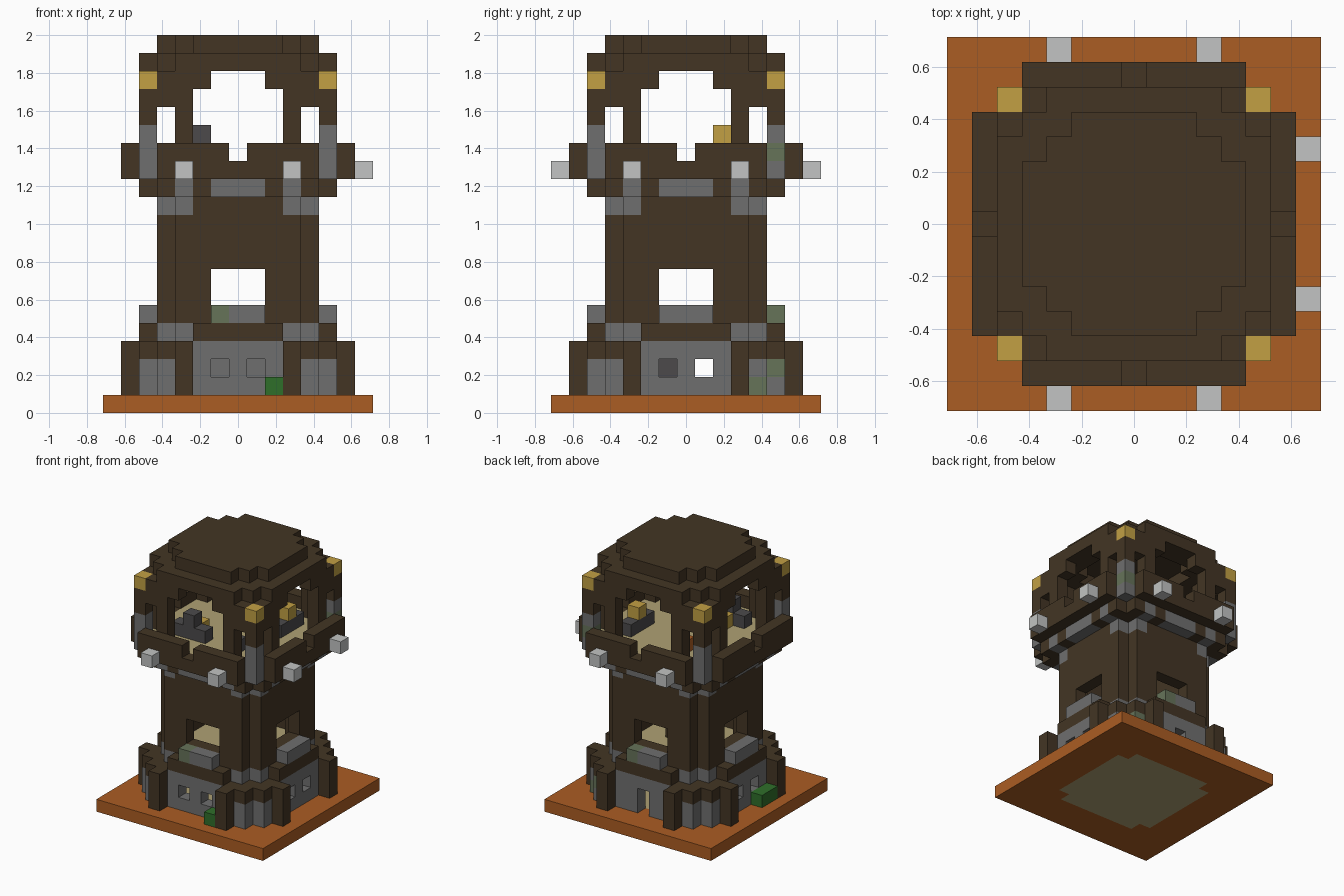
import bpy
import bmesh
from mathutils import Vector

cube = bpy.data.objects.get("Cube")
if cube:
    bpy.data.objects.remove(cube, do_unlink=True)

U = 2 / 21  # one block


def linear(c):
    c /= 255
    return c / 12.92 if c < 0.04045 else ((c + 0.055) / 1.055) ** 2.4


def material(name, hexa):
    rgb = [linear(v) for v in bytes.fromhex(hexa)] + [1]
    m = bpy.data.materials.new(name)
    m.use_nodes = True
    m.diffuse_color = rgb
    m.node_tree.nodes["Principled BSDF"].inputs["Base Color"].default_value = rgb
    return m


MATS = {n: material(n, h) for n, h in {
    "dark_wood": "433524", "stone": "6F6F6F", "terracotta": "AB5D23",
    "gold": "C2A044", "pale_lamp": "C2C4C3", "leaf_green": "2F6E2A",
    "mossy_stone": "667359", "dark_stone": "4C4A4B", "tan_plank": "AFA174"}.items()}

blocks = {}  # block position -> (part, colour)


def put(part, colour, xs, ys, zs, turns=1):
    """Fill a range of blocks, optionally repeated on the four sides."""
    span = lambda r: range(r[0], r[1] + 1) if isinstance(r, tuple) else [r]
    for x in span(xs):
        for y in span(ys):
            for z in span(zs):
                p, q = x, y
                for _ in range(turns):
                    blocks[p, q, z] = (part, colour)
                    p, q = -q, p


def cut(xs, ys, zs, turns=1):
    put("gap", None, xs, ys, zs, turns)


def octagon(part, colour, r, z, corner=2):
    """A stepped round slab."""
    for i in range(corner + 1):
        put(part, colour, (i - r, r - i), (-r + corner - i, r - corner + i), z)


# Ground slab with a planked floor set into it
put("ground_slab", "terracotta", (-7, 7), (-7, 7), 0)
octagon("ground_floor", "tan_plank", 4, 0, 1)

# Ground storey walls, stepped corners and outer posts
put("base_wall", "stone", (-2, 2), -5, (1, 3), 4)
for s in (-1, 1):
    put("base_post", "dark_wood", 3 * s, (-6, -5), (1, 3), 4)
    put("base_corner", "stone", 4 * s, -5, (1, 2), 4)
    put("base_corner", "dark_wood", 4 * s, -5, 3, 4)
    cut(s, -5, 2)
    cut(5, s, 2)
    cut(-5, s, 2)
put("base_corner", "dark_wood", 4, -4, (1, 3), 4)
cut(0, 5, (1, 2))
put("base_corner", "mossy_stone", 5, 4, 1)
put("base_corner", "mossy_stone", 4, 5, 2)
put("cupboard", "dark_stone", -2, -1, (1, 2))

# Ledge and window sills
put("base_ledge", "dark_wood", (-2, 2), -5, 4, 4)
put("window_sill", "stone", (-1, 1), -5, 5, 4)
put("window_sill", "mossy_stone", -1, -5, 5)
put("window_sill", "mossy_stone", 1, 5, 5)

# Tower shaft with notched corners and a window on every side
put("tower_wall", "dark_wood", (-3, 3), -4, (4, 12), 4)
put("tower_wall", "dark_wood", 3, -3, (4, 12), 4)
for z in (4, 11):
    for s in (-1, 1):
        put("tower_trim", "stone", 3 * s, -4, z, 4)
    put("tower_trim", "stone", 3, -3, z, 4)
cut((-1, 1), -4, (6, 7), 4)
put("middle_floor", "tan_plank", (-3, 3), (-2, 2), 4)
put("middle_floor", "tan_plank", (-2, 2), (-3, 3), 4)
put("chest", "tan_plank", (-2, -1), 2, 5)
put("table", "dark_wood", 1, 0, 5)

# Corbel ring under the deck
put("corbel_ring", "dark_wood", (-4, 4), -5, 12, 4)
put("corbel_ring", "dark_wood", 4, -4, 12, 4)
put("corbel_ring", "stone", (-1, 1), -5, 12, 4)
for s in (-1, 1):
    put("corbel_ring", "stone", 3 * s, -5, 12, 4)

# Deck, notched parapet and corner posts
octagon("deck_floor", "tan_plank", 5, 13, 1)
put("parapet", "dark_wood", (-4, 4), -6, (13, 14), 4)
cut(0, -6, 14, 4)
put("corner_post", "stone", 5, -5, (13, 15), 4)
put("corner_post", "mossy_stone", 5, 5, 14)
put("corner_post", "dark_wood", 5, -5, (16, 17), 4)
put("corner_cap", "gold", 5, -5, 18, 4)

# Lamps on three sides
for s in (-1, 1):
    put("lamp", "pale_lamp", 3 * s, -7, 13)
    put("lamp", "pale_lamp", 3 * s, 7, 13)
    put("lamp", "pale_lamp", 7, 3 * s, 13)

# Furniture on the deck
put("deck_bench", "dark_stone", (-3, -1), -3, 14)
put("deck_bench", "dark_stone", -2, -3, 15)
put("deck_stool", "dark_stone", 2, -3, 14)
put("deck_table", "dark_stone", 3, (1, 3), 14)
put("deck_bell", "gold", 3, 2, 15)
put("deck_bell", "gold", -2, -2, 14)
put("deck_pot", "terracotta", -2, 3, 14)

# Roof posts, arches and stepped roof
for s in (-1, 1):
    put("roof_post", "dark_wood", 3 * s, -5, (14, 17), 4)
    put("roof_arch", "dark_wood", 4 * s, -5, (17, 18), 4)
    for i in (2, 3):
        put("roof_arch", "dark_wood", i * s, -5, 18, 4)
octagon("roof_eaves", "dark_wood", 5, 19)
octagon("gap", None, 3, 19, 1)
octagon("roof_top", "dark_wood", 4, 20)

# Bushes against the walls
put("bush", "leaf_green", 2, -6, 1)
put("bush", "leaf_green", -6, (-2, -1), 1)

solid = {p: v for p, v in blocks.items() if v[1]}
SIDES = [Vector(d) for d in ((1, 0, 0), (0, 1, 0), (0, 0, 1),
                             (-1, 0, 0), (0, -1, 0), (0, 0, -1))]


def build(part):
    """Skin the exposed sides of one part's blocks."""
    cells = {p: c for p, (n, c) in solid.items() if n == part}
    colours = sorted(set(cells.values()))
    bm = bmesh.new()
    for p, colour in cells.items():
        for n in SIDES:
            if tuple(int(v) for v in Vector(p) + n) in solid:
                continue
            a = Vector((n.y, n.z, n.x))
            b = n.cross(a)
            mid = Vector(p) + Vector((0, 0, 0.5)) + n / 2
            quad = [mid + (a * i + b * j) / 2
                    for i, j in ((-1, -1), (1, -1), (1, 1), (-1, 1))]
            face = bm.faces.new([bm.verts.new(v * U) for v in quad])
            face.material_index = colours.index(colour)
    bmesh.ops.remove_doubles(bm, verts=bm.verts, dist=U / 100)
    bmesh.ops.dissolve_limit(bm, angle_limit=0.01, verts=bm.verts,
                             edges=bm.edges, delimit={'MATERIAL'})
    mesh = bpy.data.meshes.new(part)
    bm.to_mesh(mesh)
    bm.free()
    for c in colours:
        mesh.materials.append(MATS[c])
    bpy.context.collection.objects.link(bpy.data.objects.new(part, mesh))


for part in sorted({n for n, _ in solid.values()}):
    build(part)
